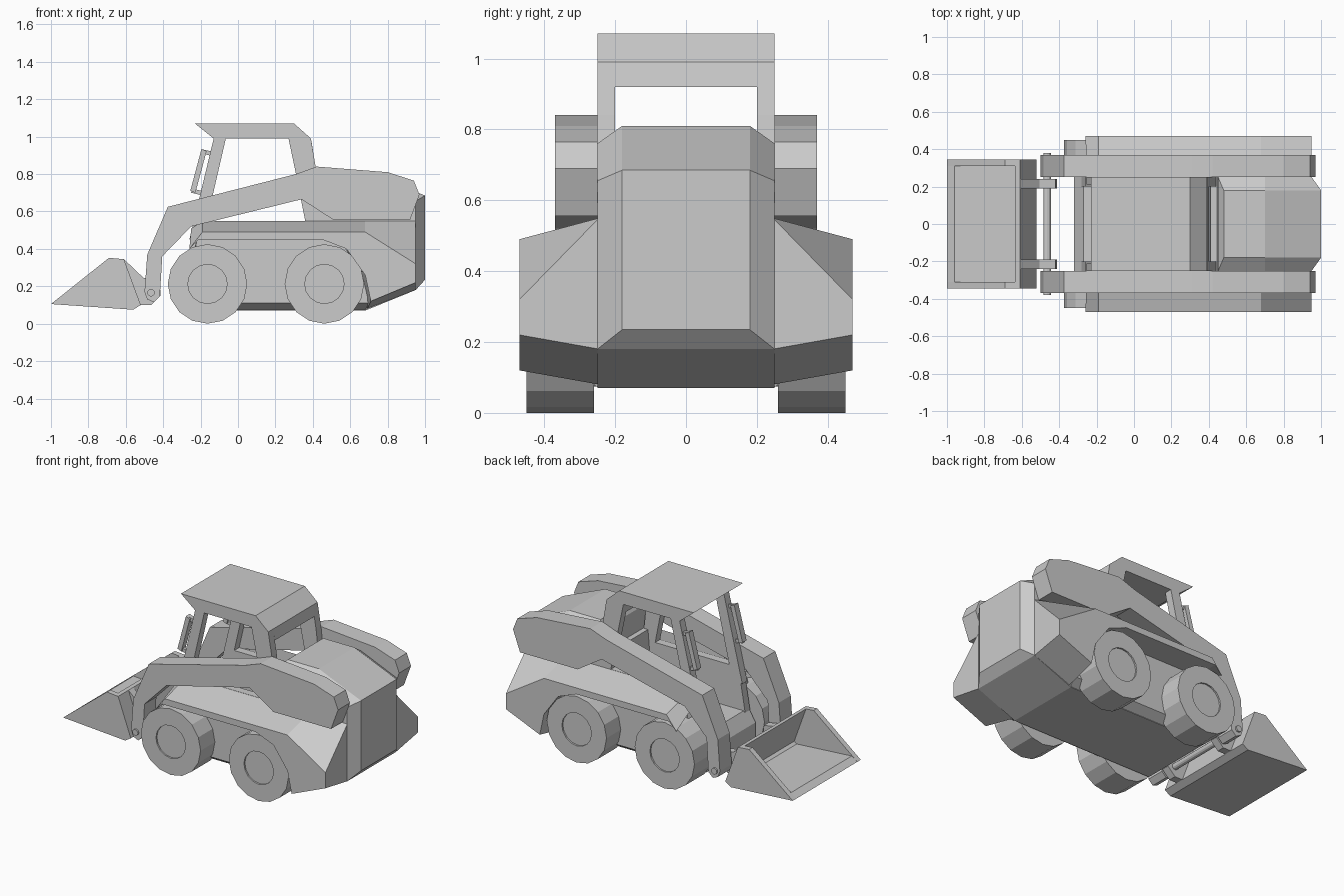
import bpy, bmesh
from math import sin, cos, pi

if "Cube" in bpy.data.objects:
    bpy.data.objects.remove(bpy.data.objects["Cube"])


def finish(name, bm, mirror=False):
    bmesh.ops.recalc_face_normals(bm, faces=bm.faces[:])
    me = bpy.data.meshes.new(name)
    bm.to_mesh(me)
    bm.free()
    ob = bpy.data.objects.new(name, me)
    bpy.context.collection.objects.link(ob)
    if mirror:
        m = ob.modifiers.new("Mirror", 'MIRROR')
        m.use_axis = (False, True, False)
        m.use_mirror_merge = False
    return ob


def loft(name, a, b, ya, yb, mirror=False):
    """Join two side outlines (x, z) lying at y = ya and y = yb."""
    bm = bmesh.new()
    va = [bm.verts.new((x, ya, z)) for x, z in a]
    vb = [bm.verts.new((x, yb, z)) for x, z in b]
    bm.faces.new(va)
    bm.faces.new(vb[::-1])
    n = len(va)
    for i in range(n):
        j = (i + 1) % n
        bm.faces.new((va[i], vb[i], vb[j], va[j]))
    return finish(name, bm, mirror)


def prism(name, pts, y0, y1, mirror=False):
    return loft(name, pts, pts, y0, y1, mirror)


def hull(name, pts):
    """Convex solid from points given for +y and copied to -y."""
    bm = bmesh.new()
    for x, y, z in pts:
        bm.verts.new((x, y, z))
        bm.verts.new((x, -y, z))
    bmesh.ops.convex_hull(bm, input=bm.verts[:])
    bmesh.ops.dissolve_limit(bm, angle_limit=0.01, verts=bm.verts[:], edges=bm.edges[:])
    return finish(name, bm)


def lathe(name, cx, cz, profile, n, mirror=False):
    """Turn (radius, y) points about a sideways axis, capping both ends."""
    bm = bmesh.new()
    rings = [[bm.verts.new((cx + r * sin(2 * pi * i / n), y, cz + r * cos(2 * pi * i / n)))
              for i in range(n)] for r, y in profile]
    for p, q in zip(rings, rings[1:]):
        for i in range(n):
            j = (i + 1) % n
            bm.faces.new((p[i], p[j], q[j], q[i]))
    bm.faces.new(rings[0])
    bm.faces.new(rings[-1])
    return finish(name, bm, mirror)


# Rear engine housing with chamfered hood and tail
hull("engine_housing", [
    (.42, .25, .07), (.68, .25, .07), (.95, .25, .18), (1, .18, .235),
    (1, .18, .685), (.95, .25, .655), (.70, .25, .76), (.70, .18, .81),
    (.48, .18, .81), (.45, .25, .76)])

# Floor of the cockpit and its side walls
prism("cockpit_floor", [(-.32, .07), (.43, .07), (.43, .28), (-.27, .28), (-.32, .2)], -.25, .25)
prism("cockpit_wall", [(-.28, .27), (.43, .27), (.43, .55), (-.19, .55), (-.24, .51)], .2, .25, True)
prism("cockpit_back", [(.38, .27), (.44, .27), (.45, .62), (.41, .62)], -.25, .25)

# Side sills behind the wheels, with a sloping lower edge
sill_out = [(-.26, .11), (.70, .11), (.66, .28), (.57, .41), (.45, .455), (-.22, .455)]
sill_in = [(-.32, .07), (.68, .07), (.68, .28), (.57, .41), (.45, .455), (-.22, .455)]
loft("side_sill", sill_out, sill_in, .305, .245, True)

# Fenders
loft("fender",
     [(-.26, .40), (-.19, .49), (.68, .49), (.95, .32), (.95, .22), (.71, .12),
      (.68, .26), (.58, .40), (.45, .45), (-.21, .45)],
     [(-.25, .51), (-.19, .55), (.68, .55), (.95, .55), (.95, .18), (.69, .08),
      (.68, .26), (.58, .40), (.45, .45), (-.21, .45)],
     .47, .245, True)

# Wheels with recessed hubs
for label, x in (("front", -.163), ("rear", .462)):
    lathe(label + "_wheel", x, .2125,
          [(.105, .44), (.105, .45), (.2125, .45), (.2125, .26)], 16, True)

# Cab: roof, pillars and rear header
prism("cab_roof", [(-.23, 1.07), (.30, 1.07), (.39, .99), (-.13, .99)], -.25, .25)
prism("front_pillar", [(-.13, .99), (-.065, .99), (-.19, .45), (-.26, .45)], .2, .25, True)
prism("rear_pillar", [(.27, .99), (.39, .99), (.415, .84), (.45, .52), (.365, .52), (.31, .8)],
      .2, .25, True)
prism("rear_header", [(.27, .99), (.39, .99), (.402, .92), (.285, .92)], -.2, .2)

# Slim work lamps on brackets beside the front pillars
prism("lamp_bar", [(-.255, .71), (-.228, .70), (-.168, .922), (-.195, .935)], .21, .25, True)
for label, x, z in (("upper", -.19, .91), ("lower", -.245, .70)):
    prism(label + "_lamp_bracket",
          [(x, z + .022), (x + .06, z + .008), (x + .055, z - .014), (x - .005, z)],
          .22, .24, True)

# Lifting arms
prism("lift_arm", [
    (-.50, .17), (-.485, .37), (-.375, .625), (.31, .80), (.42, .84), (.80, .81),
    (.94, .765), (.97, .69), (.92, .555), (.51, .555), (.34, .665), (-.25, .52),
    (-.405, .36), (-.418, .145), (-.45, .115), (-.485, .13)], .25, .37, True)

# Cross rod through the arm ends
lathe("pivot_rod", -.465, .165, [(.02, -.38), (.02, .38)], 12)

# Bucket couplers
prism("bucket_coupler", [(-.61, .345), (-.505, .245), (-.42, .23), (-.413, .15),
                         (-.465, .10), (-.525, .10)], .19, .24, True)

# Bucket: bent floor and back, plus two side plates
prism("bucket_shell", [
    (-1, .105), (-.56, .075), (-.52, .10), (-.61, .345), (-.635, .347),
    (-.552, .118), (-.57, .105), (-.96, .132)], -.345, .345)
prism("bucket_side", [(-1, .105), (-.69, .352), (-.61, .345), (-.52, .10), (-.56, .075)],
      .31, .345, True)
